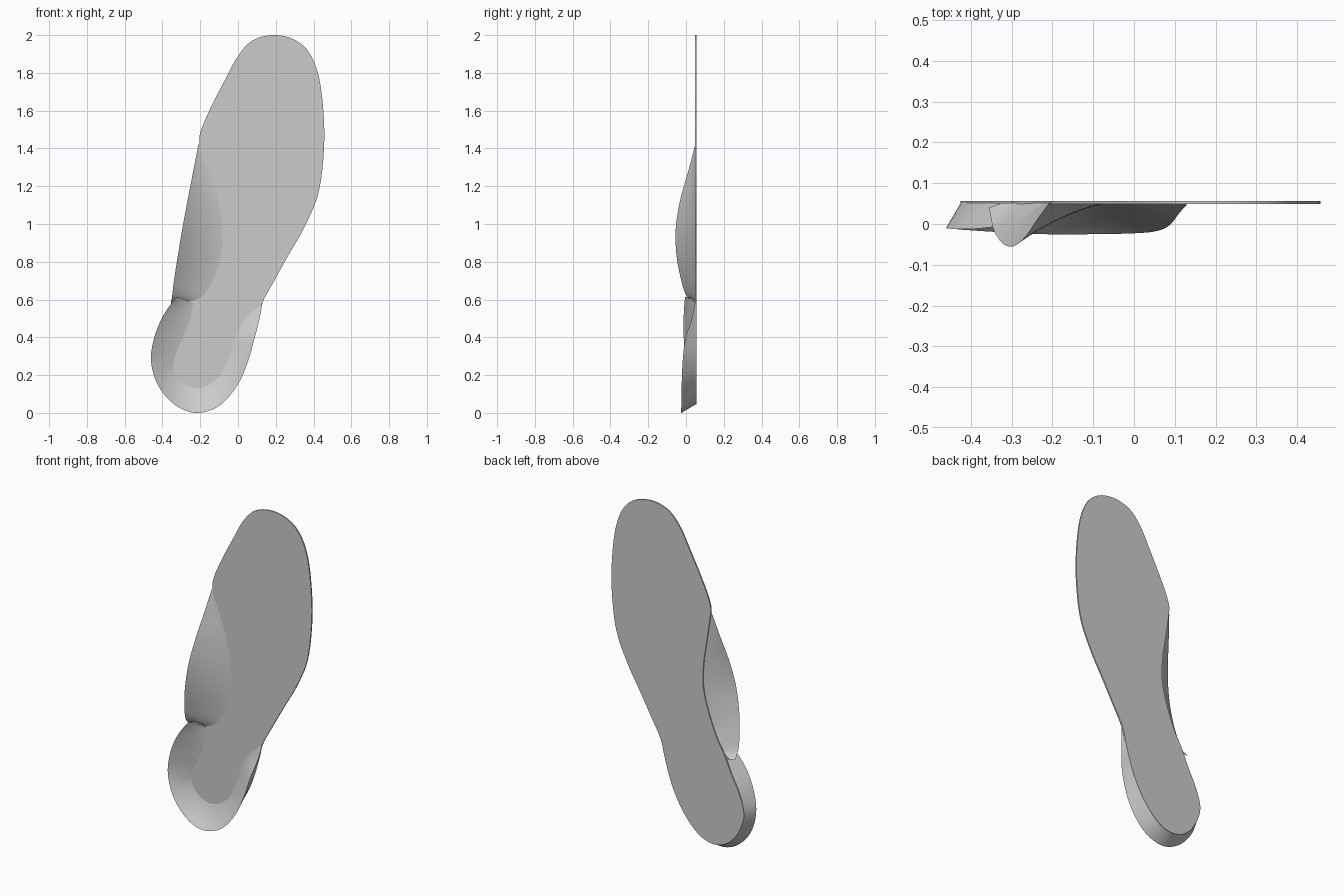
import bpy, bmesh
from mathutils import Vector

if "Cube" in bpy.data.objects:
    bpy.data.objects.remove(bpy.data.objects["Cube"])

FRONT, BACK, ROOT = 0.0485, 0.0565, 0.051

# Stations: base edge (x, z), raised rim (x, y, z), inner foot (x, z)
HEEL = [
    (.130, .585, .130, .048, .585, .125, .575),
    (.105, .490, .112, .028, .490, .050, .530),
    (.076, .390, .086, -.004, .390, -.010, .430),
    (.038, .290, .052, -.018, .270, -.040, .330),
    (-.025, .180, -.004, -.023, .145, -.090, .220),
    (-.120, .080, -.100, -.025, .037, -.150, .160),
    (-.220, .045, -.220, -.025, .000, -.220, .140),
    (-.315, .075, -.330, -.020, .040, -.295, .170),
    (-.385, .155, -.420, -.014, .140, -.335, .240),
    (-.425, .270, -.460, -.010, .270, -.320, .310),
    (-.395, .390, -.443, -.012, .400, -.280, .400),
    (-.340, .500, -.393, -.012, .520, -.240, .500),
    (-.290, .600, -.325, -.005, .615, -.230, .580)]
ARCH = [
    (-.203, 1.430, -.210, .049, 1.420, -.200, 1.425),
    (-.180, 1.270, -.237, .012, 1.280, -.150, 1.300),
    (-.157, 1.120, -.266, -.030, 1.130, -.100, 1.150),
    (-.155, .970, -.294, -.054, .980, -.073, .980),
    (-.193, .820, -.319, -.050, .830, -.080, .830),
    (-.245, .690, -.339, -.025, .700, -.130, .680),
    (-.290, .610, -.348, .000, .625, -.190, .605),
    (-.325, .580, -.355, .040, .580, -.290, .580)]
FOREFOOT = [
    (-.200, 1.480), (-.175, 1.550), (-.125, 1.655), (-.060, 1.780),
    (.000, 1.890), (.075, 1.970), (.180, 2.000), (.290, 1.980),
    (.375, 1.910), (.430, 1.770), (.455, 1.550), (.452, 1.350),
    (.422, 1.150), (.350, .980), (.270, .840), (.195, .705)]


def smooth(rows, steps, closed=False):
    """Catmull-Rom interpolation of tuples of any length."""
    n, out = len(rows), []
    get = (lambda i: rows[i % n]) if closed else (lambda i: rows[max(0, min(n - 1, i))])
    for i in range(n if closed else n - 1):
        a, b, c, d = (get(i + k) for k in (-1, 0, 1, 2))
        for s in range(steps):
            t = s / steps
            out.append([.5 * (2*q + (r-p)*t + (2*p-5*q+4*r-w)*t*t + (3*q-p-3*r+w)*t**3)
                        for p, q, r, w in zip(a, b, c, d)])
    if not closed:
        out.append(list(rows[-1]))
    return out


def finish(name, bm, angle):
    bmesh.ops.remove_doubles(bm, verts=bm.verts, dist=1e-5)
    bmesh.ops.recalc_face_normals(bm, faces=bm.faces)
    mesh = bpy.data.meshes.new(name)
    bm.to_mesh(mesh)
    bm.free()
    ob = bpy.data.objects.new(name, mesh)
    bpy.context.collection.objects.link(ob)
    bpy.ops.object.select_all(action='DESELECT')
    ob.select_set(True)
    bpy.context.view_layer.objects.active = ob
    bpy.ops.object.shade_smooth_by_angle(angle=angle)


def wedge(name, stations, sag):
    """Solid strip: outer wall up to a sharp rim, hollow slope down to the sole."""
    bm = bmesh.new()
    rings = []
    for bx, bz, rx, ry, rz, ix, iz in smooth(stations, 8):
        base, rim, foot = Vector((bx, ROOT, bz)), Vector((rx, ry, rz)), Vector((ix, ROOT, iz))
        ctrl = rim.lerp(foot, .5)
        ctrl.y += sag * (ROOT - ry)
        ring = [base]
        for k in range(11):
            t = k / 10
            ring.append(rim*(1-t)**2 + ctrl*2*t*(1-t) + foot*t*t)
        rings.append([bm.verts.new(p) for p in ring])
    n = len(rings[0])
    for a, b in zip(rings, rings[1:]):
        for k in range(n):
            bm.faces.new((a[k], a[(k+1) % n], b[(k+1) % n], b[k]))
    bm.faces.new(rings[0])
    bm.faces.new(rings[-1])
    finish(name, bm, .7)


# Flat sole plate: outline shared with the heel and arch base edges
outline = [s[:2] for s in HEEL[:-1]] + [s[:2] for s in ARCH[6::-1]] + FOREFOOT
bm = bmesh.new()
face = bm.faces.new([bm.verts.new((x, FRONT, z)) for x, z in smooth(outline, 6, True)])
ext = bmesh.ops.extrude_face_region(bm, geom=[face], use_keep_orig=True)
for v in ext['geom']:
    if isinstance(v, bmesh.types.BMVert):
        v.co.y = BACK
finish("sole_plate", bm, .6)

# Raised heel cup and arch support
wedge("heel_cup", HEEL, .22)
wedge("arch_support", ARCH, .25)
